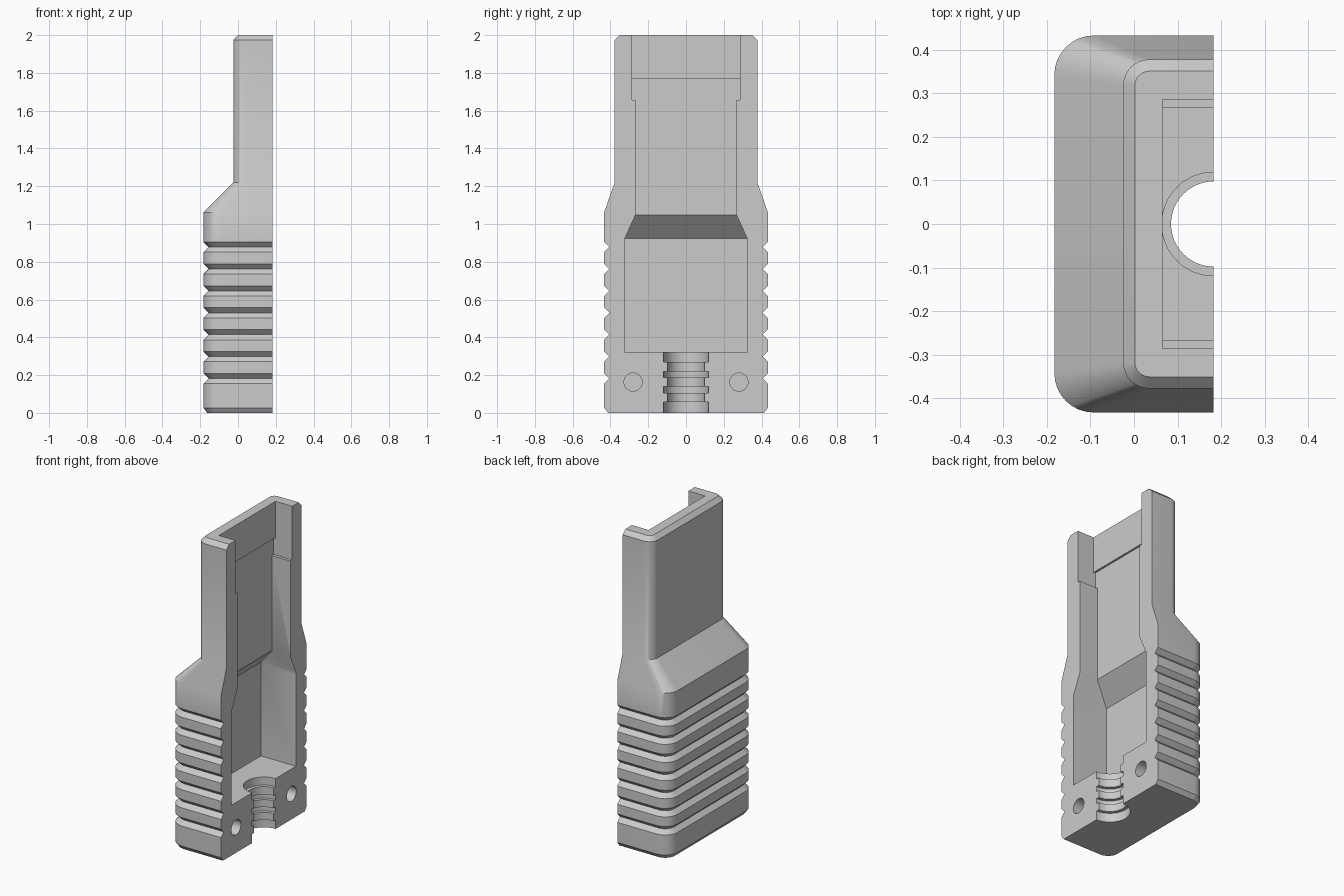
import bpy
import bmesh
from math import sin, cos, pi, radians

SPLIT_X = 0.183      # plane of the open face

if "Cube" in bpy.data.objects:
    bpy.data.objects.remove(bpy.data.objects["Cube"])

grey = bpy.data.materials.new("plain_grey")
grey.use_nodes = True
colour = (0.6, 0.6, 0.6, 1)
grey.diffuse_color = colour
grey.node_tree.nodes["Principled BSDF"].inputs["Base Color"].default_value = colour


def loft(name, rings):
    """Skin a stack of equal-length closed rings and cap both ends."""
    bm = bmesh.new()
    loops = [[bm.verts.new(p) for p in ring] for ring in rings]
    n = len(loops[0])
    for a, b in zip(loops, loops[1:]):
        for i in range(n):
            j = (i + 1) % n
            bm.faces.new((a[i], a[j], b[j], b[i]))
    bm.faces.new(loops[0])
    bm.faces.new(loops[-1])
    bmesh.ops.recalc_face_normals(bm, faces=bm.faces)
    mesh = bpy.data.meshes.new(name)
    bm.to_mesh(mesh)
    bm.free()
    obj = bpy.data.objects.new(name, mesh)
    bpy.context.collection.objects.link(obj)
    mesh.materials.append(grey)
    return obj


def shell_ring(z, half_y, back_x, radius, inset=0.0, steps=8):
    """Half of a rounded rectangle, flat along the split plane."""
    r = radius - inset
    cx, cy = back_x + radius, half_y - radius
    arc = [(cx - r * sin(t), cy + r * cos(t))
           for t in (pi / 2 * i / steps for i in range(steps + 1))]
    half = [(SPLIT_X, half_y - inset)] + arc
    outline = half + [(x, -y) for x, y in reversed(half)]
    return [(x, y, z) for x, y in outline]


def box_ring(z, half_y, floor_x):
    return [(floor_x, -half_y, z), (0.4, -half_y, z), (0.4, half_y, z), (floor_x, half_y, z)]


def circle(radius, steps=48):
    return [(radius * cos(2 * pi * i / steps), radius * sin(2 * pi * i / steps))
            for i in range(steps)]


# Outer body: wide ribbed grip, shoulder, narrow neck
grip = (0.433, -0.183, 0.09)
neck = (0.378, -0.025, 0.06)
rings = [shell_ring(0, *grip, inset=0.02), shell_ring(0.027, *grip)]
for i in range(7):
    z = 0.182 + 0.116 * i
    rings += [shell_ring(z - 0.027, *grip), shell_ring(z, *grip, inset=0.027),
              shell_ring(z + 0.027, *grip)]
rings += [shell_ring(1.062, *grip), shell_ring(1.22, *neck),
          shell_ring(1.973, *neck), shell_ring(2.0, *neck, inset=0.027)]
body = loft("half_shell_housing", rings)

# Inner cavity: deep chamber, sloped shoulder, channel and mouth slot
deep_x, channel_x, slot_x = -0.065, 0.052, 0.065
cutters = [loft("cavity_cutter", [
    box_ring(0.322, 0.325, deep_x), box_ring(0.922, 0.325, deep_x),
    box_ring(1.048, 0.267, channel_x), box_ring(1.657, 0.267, channel_x),
    box_ring(1.657, 0.286, channel_x), box_ring(1.767, 0.286, channel_x),
    box_ring(1.767, 0.286, slot_x), box_ring(2.1, 0.286, slot_x)])]

# Cable passage with gripping ridges
levels = [-0.1, 0.058, 0.106, 0.14, 0.187, 0.22, 0.27, 0.4]
rings = []
for i, (low, high) in enumerate(zip(levels, levels[1:])):
    radius = 0.098 if i % 2 else 0.119
    rings += [[(SPLIT_X + x, y, z) for x, y in circle(radius)] for z in (low, high)]
cutters.append(loft("cable_cutter", rings))

# Screw holes either side of the cable passage
for side in (-1, 1):
    cutters.append(loft("screw_cutter", [
        [(x, side * 0.28 + y, 0.163 + z) for y, z in circle(0.048, 32)]
        for x in (0.0, 0.4)]))

# Carve the cutters out of the body
bpy.ops.object.select_all(action='DESELECT')
bpy.context.view_layer.objects.active = body
body.select_set(True)
for cutter in cutters:
    cutter.hide_render = True
    mod = body.modifiers.new("carve", 'BOOLEAN')
    mod.operation = 'DIFFERENCE'
    mod.solver = 'EXACT'
    mod.object = cutter
    bpy.ops.object.modifier_apply(modifier=mod.name)
    bpy.data.objects.remove(cutter)

bpy.ops.object.shade_smooth_by_angle(angle=radians(30))
